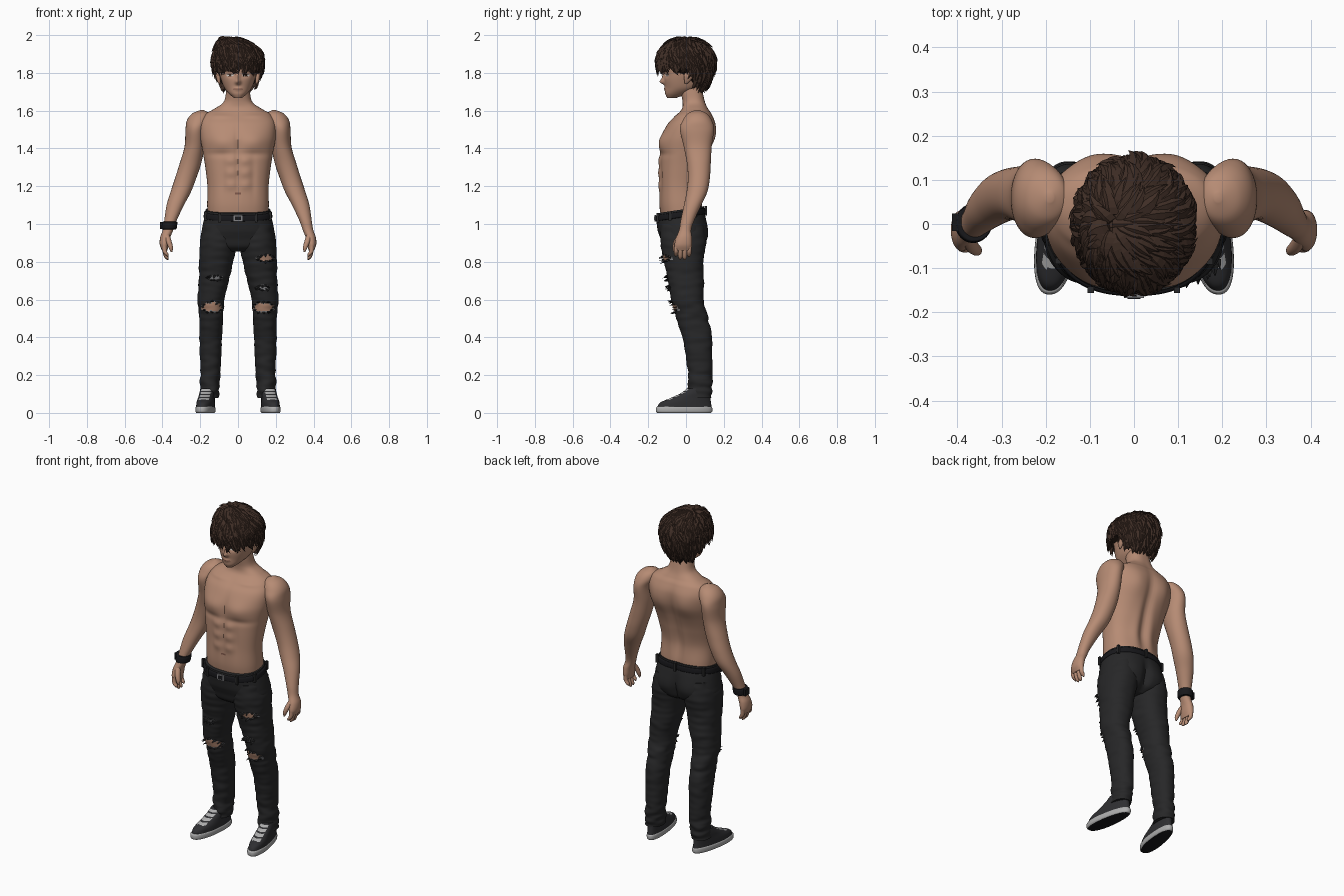
import bpy, bmesh, math, random
from mathutils import Vector, noise

random.seed(4)
if "Cube" in bpy.data.objects:
    bpy.data.objects.remove(bpy.data.objects["Cube"], do_unlink=True)


def material(name, *rgb):
    m = bpy.data.materials.new(name)
    m.use_nodes = True
    m.diffuse_color = (*rgb, 1)
    m.node_tree.nodes["Principled BSDF"].inputs["Base Color"].default_value = (*rgb, 1)
    return m


skin = material("skin", .47, .26, .175)
dark_skin = material("dark skin", .22, .1, .07)
hair = material("brown hair", .05, .027, .019)
denim = material("black denim", .02, .02, .021)
leather = material("black leather", .009, .009, .011)
canvas = material("dark canvas", .028, .028, .031)
rubber = material("pale rubber", .42, .42, .42)
fray = material("grey thread", .22, .22, .23)
eye_white = material("eye white", .6, .57, .54)


def finish(name, bm, mats, rule=None, smooth=True):
    bmesh.ops.recalc_face_normals(bm, faces=bm.faces)
    for f in bm.faces:
        f.smooth = smooth
        if rule:
            f.material_index = rule(f.calc_center_median(), f.normal)
    mesh = bpy.data.meshes.new(name)
    bm.to_mesh(mesh)
    bm.free()
    for m in mats:
        mesh.materials.append(m)
    if smooth:
        mesh.set_sharp_from_angle(angle=math.radians(50))
    ob = bpy.data.objects.new(name, mesh)
    bpy.context.collection.objects.link(ob)
    return ob


def add_rings(bm, rings):
    rows = [[bm.verts.new(p) for p in r] for r in rings]
    n = len(rows[0])
    for a, b in zip(rows, rows[1:]):
        for i in range(n):
            j = (i + 1) % n
            bm.faces.new((a[i], a[j], b[j], b[i]))
    bm.faces.new(rows[0])
    bm.faces.new(rows[-1])


def spline(keys, n):
    """Resample key sections along a smooth curve."""
    last = len(keys) - 1
    for i in range(n):
        t = i / (n - 1) * last
        k = min(int(t), last - 1)
        f = t - k
        quad = [keys[min(max(k + o, 0), last)] for o in (-1, 0, 1, 2)]
        yield [b + f * (c - a + f * (2 * a - 5 * b + 4 * c - d + f * (3 * (b - c) + d - a))) / 2
               for a, b, c, d in zip(*quad)]


def oval(a, rx, ry, power):
    c, s = math.cos(a), math.sin(a)
    return (math.copysign(abs(c) ** (2 / power), c) * rx,
            math.copysign(abs(s) ** (2 / power), s) * ry)


def body(name, keys, mats, n=24, seg=24, power=2, shape=None, rule=None, side=1):
    """Loft horizontal ovals; each key is x, y, z, x radius, y radius."""
    rings = []
    for x, y, z, rx, ry in spline(keys, n):
        ring = []
        for i in range(seg):
            dx, dy = oval(math.tau * i / seg, max(rx, .001), max(ry, .001), power)
            p = Vector((x + dx, y + dy, z))
            if shape:
                p = shape(p, Vector((x, y, z)))
            p.x *= side
            ring.append(p)
        rings.append(ring)
    bm = bmesh.new()
    add_rings(bm, rings)
    return finish(name, bm, mats, rule)


def box(name, centre, size, mat):
    bm = bmesh.new()
    bmesh.ops.create_cube(bm, size=1)
    for v in bm.verts:
        v.co = Vector(centre) + v.co * Vector(size)
    return finish(name, bm, [mat], smooth=False)


def bump(p, x, z, rx, rz, d):
    return d * math.exp(-((abs(p.x) - x) / rx) ** 2 - ((p.z - z) / rz) ** 2)


# Torso and neck
FRONT = [(.085, 1.435, .07, .05, .016), (.09, 1.37, .08, .018, -.006), (0, 1.42, .014, .1, -.008),
         (0, 1.25, .01, .12, -.006), (.08, 1.25, .016, .1, -.005), (.1, 1.572, .07, .012, .008)]
FRONT += [(.038, z, .028, .024, .007) for z in (1.335, 1.27, 1.205)]
BACK = [(.095, 1.47, .06, .08, .014), (0, 1.32, .026, .2, -.017), (.05, 1.2, .03, .1, .008)]


def muscles(p, c):
    front = p.y < c.y
    facing = min(1, abs(p.y - c.y) / .05)
    push = sum(bump(p, *b) for b in (FRONT if front else BACK)) * facing
    p.y += -push if front else push
    return p


def navel(c, n):
    return int(c.y < 0 and abs(c.x) < .008 and abs(c.z - 1.163) < .005)


body("torso", [(0, -.02, 1.02, .16, .11), (0, -.028, 1.1, .163, .113), (0, -.033, 1.2, .162, .108),
               (0, -.022, 1.3, .173, .12), (0, -.008, 1.38, .186, .13), (0, .01, 1.46, .2, .138),
               (0, .028, 1.53, .2, .125), (0, .045, 1.58, .175, .092), (0, .048, 1.61, .125, .07),
               (0, .042, 1.645, .077, .06), (0, .03, 1.7, .063, .058), (0, .02, 1.76, .06, .055)],
     [skin, dark_skin], 120, 112, 2.4, muscles, navel)


# Head with a painted face
def features(p, c):
    if p.y < c.y - .03:
        p.y -= (bump(p, 0, 1.752, .014, .013, .02) + bump(p, 0, 1.775, .01, .025, .012)
                + bump(p, 0, 1.715, .022, .011, .006) + bump(p, .04, 1.82, .035, .012, .004)
                - bump(p, .04, 1.788, .02, .012, .007))
    return p


def face_paint(c, n):
    if c.y > -.04:
        return 0
    x = abs(c.x) - .042
    if abs(c.z - 1.811 - x * .15) < .005 and abs(x) < .024:
        return 2
    r = (x / .019) ** 2 + ((c.z - 1.788) / .0085) ** 2
    if r < 1:
        return 2 if abs(x) < .008 or c.z > 1.792 else 3
    return int(abs(c.z - 1.715) < .0022 and abs(c.x) < .024)


body("head", [(0, -.075, 1.668, .022, .025), (0, -.05, 1.69, .048, .06), (0, -.02, 1.72, .072, .09),
              (0, -.01, 1.76, .088, .105), (0, 0, 1.8, .099, .115), (0, 0, 1.85, .103, .118),
              (0, 0, 1.9, .1, .115), (0, 0, 1.94, .085, .095), (0, 0, 1.965, .04, .05)],
     [skin, dark_skin, hair, eye_white], 110, 128, 2.2, features, face_paint)

# Hair: a cap under curved, pointed locks
CENTRE = Vector((0, 0, 1.86))


def hair_limit(az):
    s = min(1, max(0, math.sin(az) / .6))
    return math.acos((-.035 - .105 * s * s * (3 - 2 * s)) / .19)


def hair_point(az, t, lift):
    c = math.cos(t)
    offset = Vector((.133 * math.sin(t) * math.cos(az) - .05 * max(0, c) ** 3,
                     .15 * math.sin(t) * math.sin(az), c * (.128 if c > 0 else .19)))
    return CENTRE + offset * lift


bm = bmesh.new()
angles = [math.tau * i / 48 for i in range(48)]
add_rings(bm, [[hair_point(a, .03 + hair_limit(a) * k / 16, .93) for a in angles] for k in range(17)])
finish("hair_cap", bm, [hair])

bm = bmesh.new()
LOCKS = 560
for i in range(LOCKS):
    az = i * 2.39996
    limit = hair_limit(az)
    start = (limit - .18) * (i / LOCKS) ** .6
    end = min(start + random.uniform(.4, .62), limit + random.uniform(.02, .22))
    swirl = random.uniform(-.2, .3)
    tip = random.uniform(1.03, 1.12)
    width = random.uniform(.014, .022)
    path = []
    for k in range(6):
        u = k / 5
        path.append(hair_point(az + swirl * u * u, start + (end - start) * u, .94 + (tip - .94) * u ** .7))
    rings = []
    for k, p in enumerate(path):
        along = (path[min(k + 1, 5)] - path[max(k - 1, 0)]).normalized()
        out = (p - CENTRE).normalized()
        across = along.cross(out).normalized()
        w = width * max(.03, 1 - (k / 5) ** 1.8)
        rings.append([p + across * w, p + out * w * .5, p - across * w, p - out * w * .4])
    add_rings(bm, rings)
finish("hair_locks", bm, [hair], smooth=False)


# Jeans with torn patches
RIPS = [(-.135, .56, .05, .024, 1), (.135, .56, .05, .024, 1), (.145, .82, .042, .015, 1),
        (.13, .665, .03, .01, 2), (-.125, .715, .034, .011, 2)]


def rip_paint(c, n):
    if n.y < -.15:
        for x, z, w, h, kind in RIPS:
            d = ((c.x - x) / w) ** 2 + ((c.z - z) / h) ** 2 + .9 * noise.noise(c * 60)
            if d < 1:
                return kind
            if d < 1.25:
                return 2
    return 0


def creases(p, c):
    out = (p - c).normalized()
    amount = .004 + .008 * max(0, 1 - abs(p.z - .14) / .1) + .004 * max(0, 1 - abs(p.z - .52) / .1)
    return p + out * amount * noise.noise(Vector((p.x * 12, p.y * 12, p.z * 34)))


def seat(p, c):
    if p.y > c.y:
        p.y += bump(p, .085, .94, .06, .07, .012) - bump(p, 0, .92, .02, .08, .02)
    p.z += .15 * p.y * min(1, max(0, (p.z - .95) / .08))
    return p


body("jeans_hips", [(0, -.02, .855, .1, .07), (0, -.016, .88, .165, .105), (0, -.014, .92, .196, .12),
                    (0, -.018, .96, .193, .13), (0, -.024, 1.01, .184, .13), (0, -.03, 1.05, .175, .127),
                    (0, -.03, 1.08, .171, .125)], [denim], 50, 96, 2.3, seat)
body("belt", [(0, -.03, 1.038, .176, .128), (0, -.03, 1.042, .182, .133), (0, -.03, 1.066, .179, .132),
              (0, -.03, 1.07, .173, .126)], [leather], 10, 96, 2.3, seat)
box("belt_buckle", (0, -.163, 1.03), (.045, .008, .034), fray)
box("belt_buckle_centre", (0, -.167, 1.03), (.03, .006, .02), leather)
for i, a in enumerate((.6, 1.57, 2.54, 3.5, 4.2, 5.22, 5.92)):
    x, y = oval(a, .182, .134, 2.3)
    box(f"belt_loop_{i}", (x, y - .03, 1.055 + .15 * (y - .03)), (.014, .014, .05), denim)

LEG = [(.095, -.02, 1, .085, .115), (.105, -.015, .9, .097, .12), (.115, -.012, .8, .09, .105),
       (.128, 0, .7, .08, .096), (.143, .008, .6, .071, .085), (.142, .034, .5, .063, .085),
       (.145, .058, .4, .06, .078), (.145, .069, .3, .056, .07), (.145, .076, .2, .051, .065),
       (.15, .075, .13, .051, .064), (.152, .072, .08, .05, .06)]
ARM = [(.19, .06, 1.603, .008, .01), (.197, .06, 1.585, .045, .05), (.21, .06, 1.55, .06, .076),
       (.224, .058, 1.5, .054, .09), (.23, .062, 1.41, .053, .074), (.252, .068, 1.32, .057, .063),
       (.278, .068, 1.24, .056, .058), (.303, .058, 1.17, .054, .055), (.332, .035, 1.1, .046, .046),
       (.357, .008, 1.02, .033, .036), (.37, -.004, .97, .028, .032), (.385, -.01, .93, .027, .041),
       (.39, -.015, .89, .024, .046), (.388, -.016, .86, .014, .04)]


def toe_out(p, c):
    p.x = c.x + (p.x - c.x) * (1 - .9 * max(0, p.y + .04)) - (p.y - .1) * .14
    return p


def laces(c, n):
    x = abs(c.x) - .155 + (c.y - .1) * .14
    return int(abs(x) < .027 and -.1 < c.y < .03 and c.z > .052 and int(c.z * 190) % 3 > 0)


def tread(c, n):
    return int(n.z < -.8)


legs = {}
for side, label in ((1, "left"), (-1, "right")):
    legs[side] = body(f"{label}_jeans_leg", LEG, [denim, skin, fray], 170, 96, 2.2, creases, rip_paint, side)
    body(f"{label}_arm", ARM, [skin], 90, 40, 2.1, None, None, side)
    # Fingers and thumb
    for i, tip in enumerate((.828, .812, .81, .825)):
        y = -.05 + .023 * i
        body(f"{label}_finger_{i}", [(.39, y, .885, .012, .012), (.388, y - .002, .855, .012, .012),
                                     (.378, y - .003, tip + .012, .011, .011),
                                     (.372, y - .003, tip, .003, .003)], [skin], 12, 12, side=side)
    body(f"{label}_thumb", [(.378, -.03, .945, .014, .014), (.367, -.05, .91, .015, .015),
                            (.356, -.06, .875, .012, .012), (.352, -.062, .852, .004, .004)],
         [skin], 14, 14, side=side)
    body(f"{label}_ear", [(.098, 0, 1.742, .004, .006), (.102, .008, 1.76, .01, .017),
                          (.106, .016, 1.79, .012, .026), (.104, .018, 1.815, .004, .01)],
         [skin], 14, 16, side=side)
    # Shoe
    body(f"{label}_shoe_sole", [(.155, -.01, 0, .044, .142), (.155, -.01, .008, .049, .149),
                                (.155, -.01, .026, .049, .149), (.155, -.01, .033, .045, .144)],
         [rubber, leather], 12, 56, 2.4, toe_out, tread, side)
    body(f"{label}_shoe_upper", [(.155, -.008, .03, .046, .144), (.155, -.002, .055, .045, .134),
                                 (.155, .025, .08, .043, .104), (.155, .052, .105, .043, .078),
                                 (.155, .068, .13, .04, .062)],
         [canvas, rubber], 40, 72, 2.3, toe_out, laces, side)

# Ragged cloth tufts around the tears
bm = bmesh.new()
for x, z, w, h, kind in RIPS:
    surface = [v.co for v in legs[math.copysign(1, x)].data.vertices if v.normal.y < -.2]
    for i in range(12):
        a = math.tau * i / 12
        tx, tz = x + w * math.cos(a), z + 1.2 * h * math.sin(a)
        p = min(surface, key=lambda s: (s.x - tx) ** 2 + (s.z - tz) ** 2)
        r = random.uniform(.006, .011)
        out = Vector((random.uniform(-.008, .008), -random.uniform(.012, .026), random.uniform(-.016, .004)))
        corners = [Vector((r * 1.3, 0, 0)), Vector((0, 0, r * .7)), Vector((-r * 1.3, 0, 0)), Vector((0, 0, -r * .7))]
        add_rings(bm, [[p + Vector((0, .004, 0)) + c for c in corners], [p + out + c * .08 for c in corners]])
finish("torn_cloth", bm, [denim], smooth=False)

# Wristwatch on the right arm
body("watch_band", [(.365, 0, .972, .034, .037), (.365, 0, .976, .04, .043), (.362, .003, 1.008, .041, .044),
                    (.361, .003, 1.012, .034, .038)], [leather], 10, 32, side=-1)
box("watch_case", (-.404, .004, .992), (.016, .04, .038), leather)
